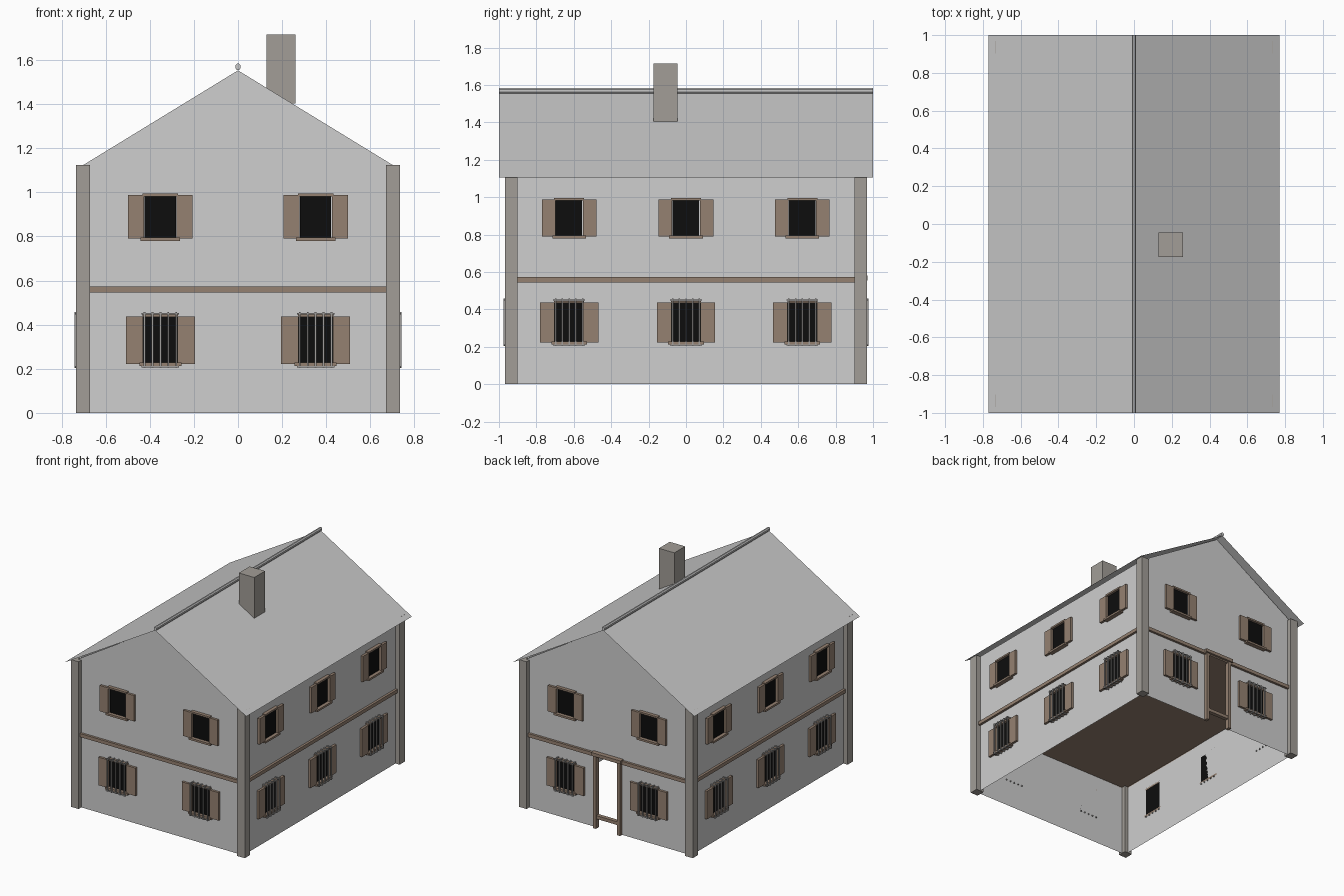
import bpy, bmesh, math
from mathutils import Matrix, Vector

if "Cube" in bpy.data.objects:
    bpy.data.objects.remove(bpy.data.objects["Cube"])


def material(name, r, g, b):
    m = bpy.data.materials.new(name)
    m.diffuse_color = (r, g, b, 1)
    m.use_nodes = True
    m.node_tree.nodes["Principled BSDF"].inputs["Base Color"].default_value = m.diffuse_color
    return m


PLASTER = material("wall_grey", .62, .62, .62)
ROOF = material("roof_grey", .58, .58, .58)
STONE = material("stone", .36, .34, .31)
WOOD = material("brown_wood", .30, .22, .165)
GLASS = material("black_glass", .004, .004, .004)
IRON = material("iron_grey", .36, .35, .34)

WX, WY = .70, .935          # wall planes
EAVE, APEX = 1.125, 1.553   # wall heights
DOOR = .09                  # half width of the door opening


def finish(name, bm, mat):
    me = bpy.data.meshes.new(name)
    bm.to_mesh(me)
    bm.free()
    me.materials.append(mat)
    ob = bpy.data.objects.new(name, me)
    bpy.context.collection.objects.link(ob)
    return ob


def box(bm, x0, x1, y0, y1, z0, z1, mat=Matrix()):
    size = Matrix.Diagonal((x1 - x0, y1 - y0, z1 - z0, 1))
    place = Matrix.Translation(((x0 + x1) / 2, (y0 + y1) / 2, (z0 + z1) / 2))
    bmesh.ops.create_cube(bm, size=1, matrix=mat @ place @ size)


def sheet(bm, pts):
    return bm.faces.new([bm.verts.new(p) for p in pts])


def side(k):
    """Front, right, back, left wall: turn about z plus distance from the centre."""
    return Matrix.Rotation(k * math.pi / 2, 4, 'Z'), (WY if k % 2 == 0 else WX)


def wall_box(bm, k, u0, u1, d0, d1, z0, z1):
    """Box on wall k: u along the wall, d outward from it."""
    rot, dist = side(k)
    box(bm, u0, u1, -dist - d1, -dist - d0, z0, z1, rot)


# thin walls, with a doorway in the back gable
bm = bmesh.new()
sheet(bm, [(-WX, -WY, 0), (WX, -WY, 0), (WX, -WY, EAVE), (0, -WY, APEX), (-WX, -WY, EAVE)])
sheet(bm, [(x, WY, z) for x, z in
           [(WX, 0), (DOOR, 0), (DOOR, .55), (-DOOR, .55), (-DOOR, 0),
            (-WX, 0), (-WX, EAVE), (0, APEX), (WX, EAVE)]])
sheet(bm, [(WX, -WY, 0), (WX, WY, 0), (WX, WY, EAVE), (WX, -WY, EAVE)])
sheet(bm, [(-WX, WY, 0), (-WX, -WY, 0), (-WX, -WY, EAVE), (-WX, WY, EAVE)])
finish("walls", bm, PLASTER)

# upper floor, seen from below
bm = bmesh.new()
box(bm, -WX + .002, WX - .002, -WY + .002, WY - .002, .55, .57)
finish("upper_floor", bm, WOOD)

# roof slopes
bm = bmesh.new()
sheet(bm, [(.77, -1, 1.104), (.77, 1, 1.104), (0, 1, 1.556), (0, -1, 1.556)])
sheet(bm, [(0, -1, 1.556), (0, 1, 1.556), (-.77, 1, 1.104), (-.77, -1, 1.104)])
finish("roof", bm, ROOF)

# ridge cap
bm = bmesh.new()
bmesh.ops.create_cone(bm, cap_ends=True, segments=8, radius1=.014, radius2=.014, depth=2,
                      matrix=Matrix.Translation((0, 0, 1.569)) @ Matrix.Diagonal((.9, 1, 1.1, 1))
                      @ Matrix.Rotation(math.pi / 2, 4, 'X') @ Matrix.Rotation(math.pi / 8, 4, 'Z'))
finish("ridge_cap", bm, ROOF)

# chimney
bm = bmesh.new()
box(bm, .13, .26, -.175, -.045, 1.403, 1.715)
finish("chimney", bm, STONE)

# corner pillars
bm = bmesh.new()
for sx in (-1, 1):
    for sy in (-1, 1):
        xs, ys = sorted((sx * .67, sx * .735)), sorted((sy * .902, sy * .968))
        box(bm, *xs, *ys, 0, 1.125)
finish("corner_pillars", bm, STONE)

# timber band between the storeys
bm = bmesh.new()
for k in range(4):
    half = .67 if k % 2 == 0 else .902
    wall_box(bm, k, -half, half, 0, .018, .545, .572)
finish("storey_band", bm, WOOD)

# door frame with a raised threshold bar
bm = bmesh.new()
for s in (-1, 1):
    us = sorted((s * DOOR, s * .115))
    wall_box(bm, 2, *us, -.01, .025, 0, .555)
wall_box(bm, 2, -.125, .125, -.01, .035, .555, .58)
wall_box(bm, 2, -DOOR, DOOR, -.01, .02, .075, .1)
finish("door_frame", bm, WOOD)

# windows
glass, shutters, trims, bars = (bmesh.new() for _ in range(4))


def upper_window(k, c):
    wall_box(glass, k, c - .072, c + .07, 0, .008, .795, .983)
    for s in (-1, 1):
        us = sorted((c + s * .074, c + s * .146))
        wall_box(shutters, k, *us, .006, .024, .79, .987)
    wall_box(trims, k, c - .08, c + .08, 0, .026, .982, .995)
    wall_box(trims, k, c - .09, c + .09, 0, .034, .78, .795)


def lower_window(k, c):
    wall_box(glass, k, c - .078, c + .078, 0, .008, .228, .436)
    for s in (-1, 1):
        us = sorted((c + s * .078, c + s * .156))
        wall_box(shutters, k, *us, .006, .024, .222, .436)
    wall_box(trims, k, c - .08, c + .08, 0, .026, .434, .446)
    wall_box(trims, k, c - .095, c + .095, 0, .034, .213, .228)
    # iron grille with pins into the wall
    for i in range(-2, 3):
        u = c + i * .036
        wall_box(bars, k, u - .004, u + .004, .034, .042, .203, .457)
        wall_box(bars, k, u - .004, u + .004, -.008, .036, .205, .213)
        wall_box(bars, k, u - .004, u + .004, 0, .036, .446, .454)
    for z in (.209, .45):
        wall_box(bars, k, c - .085, c + .085, .034, .04, z - .003, z + .003)


for k in range(4):
    for c in ((-.352, .352) if k % 2 == 0 else (-.625, 0, .622)):
        upper_window(k, c)
        lower_window(k, c)
finish("window_panes", glass, GLASS)
finish("shutters", shutters, WOOD)
finish("sills_and_lintels", trims, WOOD)
finish("window_grilles", bars, IRON)
